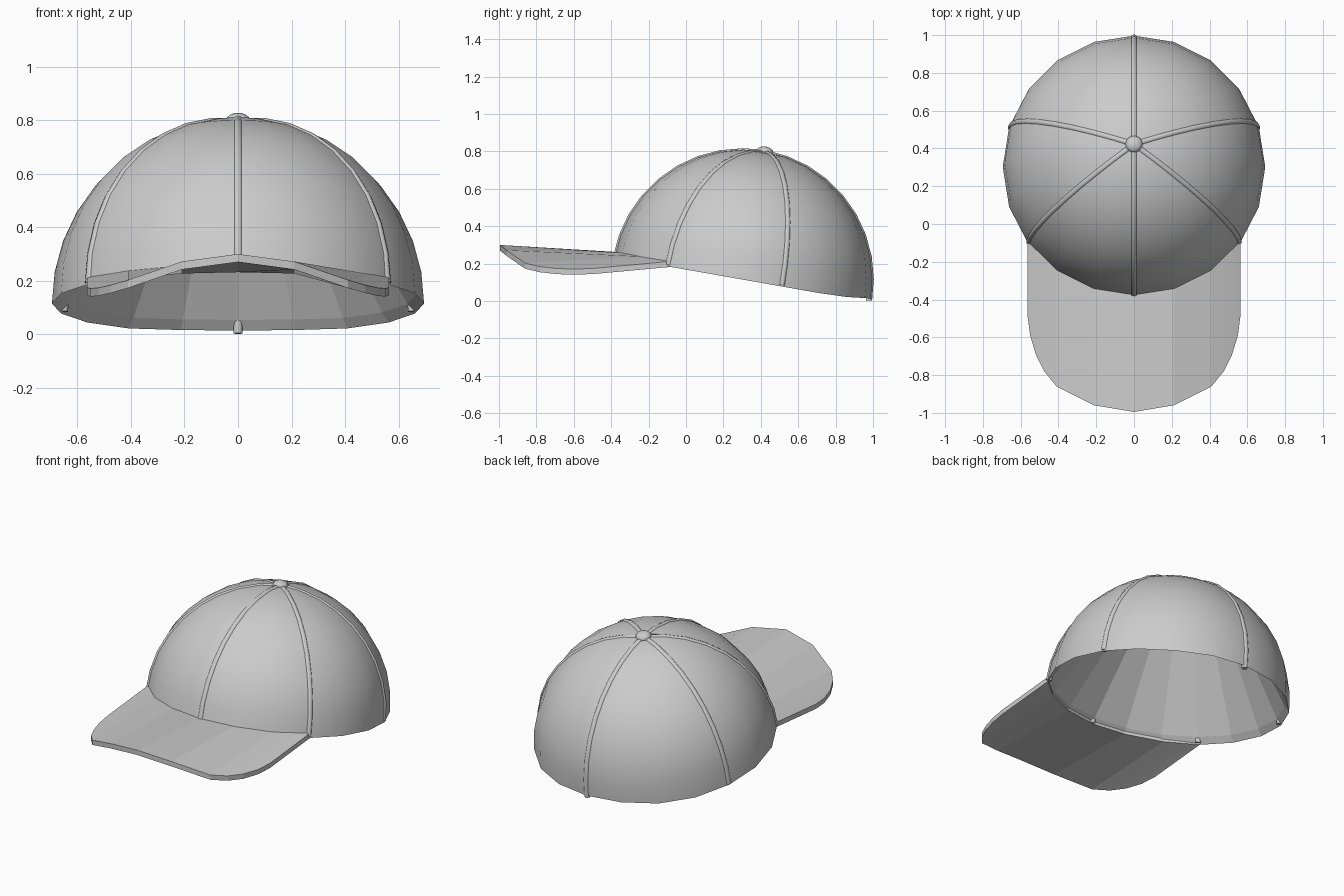
import bpy, bmesh, math
from math import sin, cos, radians
from mathutils import Matrix

if "Cube" in bpy.data.objects:
    bpy.data.objects.remove(bpy.data.objects["Cube"])

R, SEG, RINGS = 0.695, 20, 9
# Frame of the tilted crown: leaning 10 degrees to the back
TILT = Matrix.Translation((0, 0.302, 0.115)) @ Matrix.Rotation(radians(-10), 4, 'X')


def add_object(name, data):
    ob = bpy.data.objects.new(name, data)
    bpy.context.collection.objects.link(ob)
    return ob


def mesh_from(name, bm):
    me = bpy.data.meshes.new(name)
    bm.normal_update()
    bm.to_mesh(me)
    bm.free()
    return add_object(name, me)


# Crown: 20-sided dome, smooth outside, with a faceted lining inside
def ring(bm, r, z):
    verts = []
    for j in range(SEG):
        a = 2 * math.pi * j / SEG + math.pi / 2
        lift = max(0, sin(a) - 0.75) * 0.08 if z < 0.05 else 0  # flatter back rim
        verts.append(bm.verts.new((r * cos(a), r * sin(a), z + lift)))
    return verts


def shell(bm, profile, top_z, smooth):
    rings = [ring(bm, r, z) for r, z in profile]
    top = bm.verts.new((0, 0, top_z))
    for j in range(SEG):
        k = (j + 1) % SEG
        for lo, hi in zip(rings, rings[1:]):
            bm.faces.new((lo[j], lo[k], hi[k], hi[j])).smooth = smooth
        bm.faces.new((rings[-1][j], rings[-1][k], top)).smooth = smooth
    return rings[0]


angles = [radians(90 * i / RINGS) for i in range(RINGS)]
bm = bmesh.new()
outer_rim = shell(bm, [(R * cos(a), R * sin(a)) for a in angles], R, True)
inner_rim = shell(bm, [(R - 0.03, 0.035), (0.36, 0.53)], 0.64, False)
for j in range(SEG):
    k = (j + 1) % SEG
    bm.faces.new((outer_rim[j], inner_rim[j], inner_rim[k], outer_rim[k]))
bmesh.ops.recalc_face_normals(bm, faces=bm.faces)
rim = set(outer_rim)
for e in bm.edges:
    if set(e.verts) <= rim:
        e.smooth = False
crown = mesh_from("crown", bm)
crown.matrix_world = TILT

# Seams: six rounded ridges from the button to the rim
for n, az in enumerate((90, 18, -36, -90, 216, 162)):
    cu = bpy.data.curves.new(f"seam_{n + 1}", 'CURVE')
    cu.dimensions = '3D'
    cu.bevel_depth = 0.017
    cu.bevel_resolution = 2
    cu.use_fill_caps = True
    sp = cu.splines.new('POLY')
    sp.points.add(RINGS)
    r = R - 0.01
    for i, p in enumerate(sp.points):
        a = radians(min(max(90 * i / RINGS, 0.6), 88))
        p.co = (r * cos(a) * cos(radians(az)), r * cos(a) * sin(radians(az)), r * sin(a), 1)
    ob = add_object(f"seam_{n + 1}", cu)
    ob.matrix_world = TILT
    bpy.ops.object.select_all(action='DESELECT')
    ob.select_set(True)
    bpy.context.view_layer.objects.active = ob
    bpy.ops.object.convert(target='MESH')

# Button: flattened ball on the top of the crown
bm = bmesh.new()
bmesh.ops.create_uvsphere(bm, u_segments=16, v_segments=8, radius=0.045)
for f in bm.faces:
    f.smooth = True
button = mesh_from("button", bm)
button.matrix_world = TILT @ Matrix.Translation((0, 0, R)) @ Matrix.Diagonal((1, 1, 0.6, 1))

# Brim: arched sheet between the crown rim and a rounded front edge
front_edge = [(0, -0.995, 0.30), (0.21, -0.96, 0.272), (0.41, -0.86, 0.203),
              (0.475, -0.78, 0.184), (0.52, -0.69, 0.174), (0.55, -0.59, 0.171),
              (0.563, -0.49, 0.175)]
back_edge = [(0, -0.365, 0.262), (0.21, -0.33, 0.257), (0.41, -0.23, 0.238),
             (0.475, -0.17, 0.227), (0.52, -0.13, 0.22), (0.55, -0.10, 0.215),
             (0.563, -0.085, 0.212)]


def mirrored(pts):
    return [(-x, y, z) for x, y, z in reversed(pts[1:])] + pts


bm = bmesh.new()
layers = []
for drop in (0, 0.03):
    layers.append([[bm.verts.new((x, y, z - drop)) for x, y, z in mirrored(edge)]
                   for edge in (front_edge, back_edge)])
(tf, tb), (lf, lb) = layers
for i in range(len(tf) - 1):
    bm.faces.new((tf[i], tf[i + 1], tb[i + 1], tb[i]))
    bm.faces.new((lb[i], lb[i + 1], lf[i + 1], lf[i]))
    bm.faces.new((lf[i], lf[i + 1], tf[i + 1], tf[i]))
    bm.faces.new((tb[i], tb[i + 1], lb[i + 1], lb[i]))
for i in (0, -1):
    bm.faces.new((tf[i], tb[i], lb[i], lf[i]))
bmesh.ops.recalc_face_normals(bm, faces=bm.faces)
mesh_from("brim", bm)
